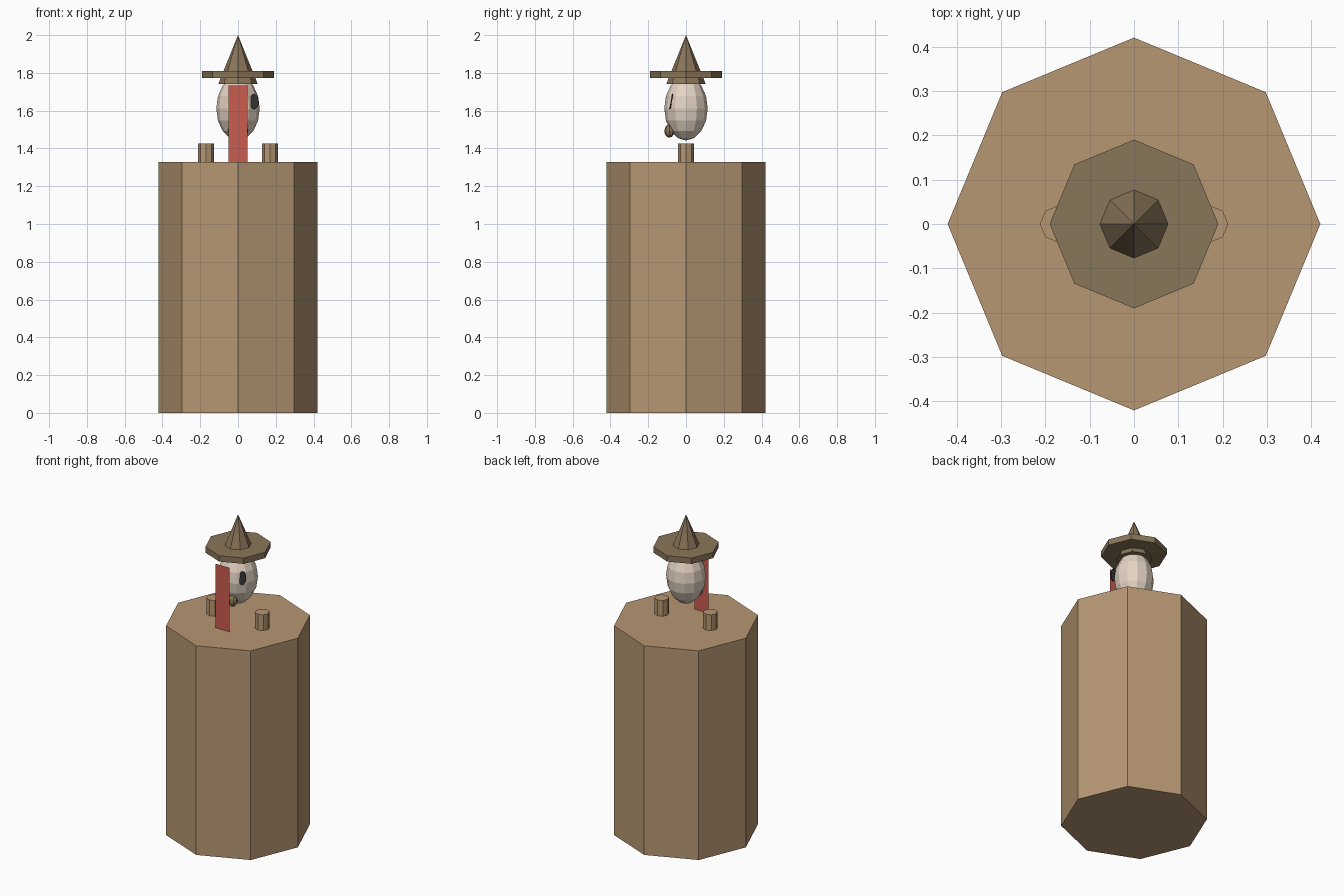
import bpy
import math

if "Cube" in bpy.data.objects:
    bpy.data.objects.remove(bpy.data.objects["Cube"])


def material(name, rgb):
    m = bpy.data.materials.new(name)
    m.diffuse_color = (*rgb, 1)
    m.use_nodes = True
    m.node_tree.nodes["Principled BSDF"].inputs["Base Color"].default_value = m.diffuse_color
    return m


WOOD = material("tan", (0.47, 0.31, 0.17))
FELT = material("dark_brown", (0.25, 0.18, 0.10))
SKIN = material("cream", (0.78, 0.66, 0.55))
RED = material("red", (0.60, 0.11, 0.08))
DARK = material("dark", (0.03, 0.03, 0.03))


def finish(name, mat, scale=(1, 1, 1)):
    ob = bpy.context.object
    ob.name = name
    ob.scale = scale
    ob.data.materials.append(mat)
    return ob


def prism(name, mat, z0, z1, r0, r1, x=0, sides=8):
    # radii are bottom and top; corners lie on the x and y axes
    bpy.ops.mesh.primitive_cone_add(vertices=sides, radius1=r0, radius2=r1,
                                    depth=z1 - z0, location=(x, 0, (z0 + z1) / 2))
    return finish(name, mat)


def ball(name, mat, loc, radii, segments=12, rings=8):
    bpy.ops.mesh.primitive_uv_sphere_add(segments=segments, ring_count=rings,
                                         radius=1, location=loc)
    return finish(name, mat, radii)


# Body and the two pegs on top of it
prism("body", WOOD, 0, 1.327, 0.42, 0.42)
for side, label in ((-1, "left"), (1, "right")):
    prism(label + "_peg", WOOD, 1.30, 1.427, 0.042, 0.042, x=side * 0.17)

# Head
ball("head", SKIN, (0, 0, 1.612), (0.115, 0.115, 0.17))

# Pointed hat with a wide brim
prism("hat_cone", FELT, 1.74, 2.0, 0.105, 0)
prism("hat_brim", FELT, 1.773, 1.81, 0.19, 0.19)

# Moustache lobes low on the face
for side, label in ((-1, "left"), (1, "right")):
    ball(label + "_moustache", FELT, (side * 0.024, -0.088, 1.492),
         (0.03, 0.027, 0.035), 8, 6)

# Single dark eye disc, leaning back with the face
bpy.ops.mesh.primitive_cylinder_add(vertices=12, radius=1, depth=1,
                                    location=(0.085, -0.078, 1.648),
                                    rotation=(math.radians(80), 0, 0))
finish("eye", DARK, (0.025, 0.04, 0.006))

# Flat red strip hanging in front of the face
bpy.ops.mesh.primitive_plane_add(size=1, location=(0, -0.155, 1.53),
                                 rotation=(math.pi / 2, 0, 0))
finish("red_strip", RED, (0.10, 0.406, 1))
